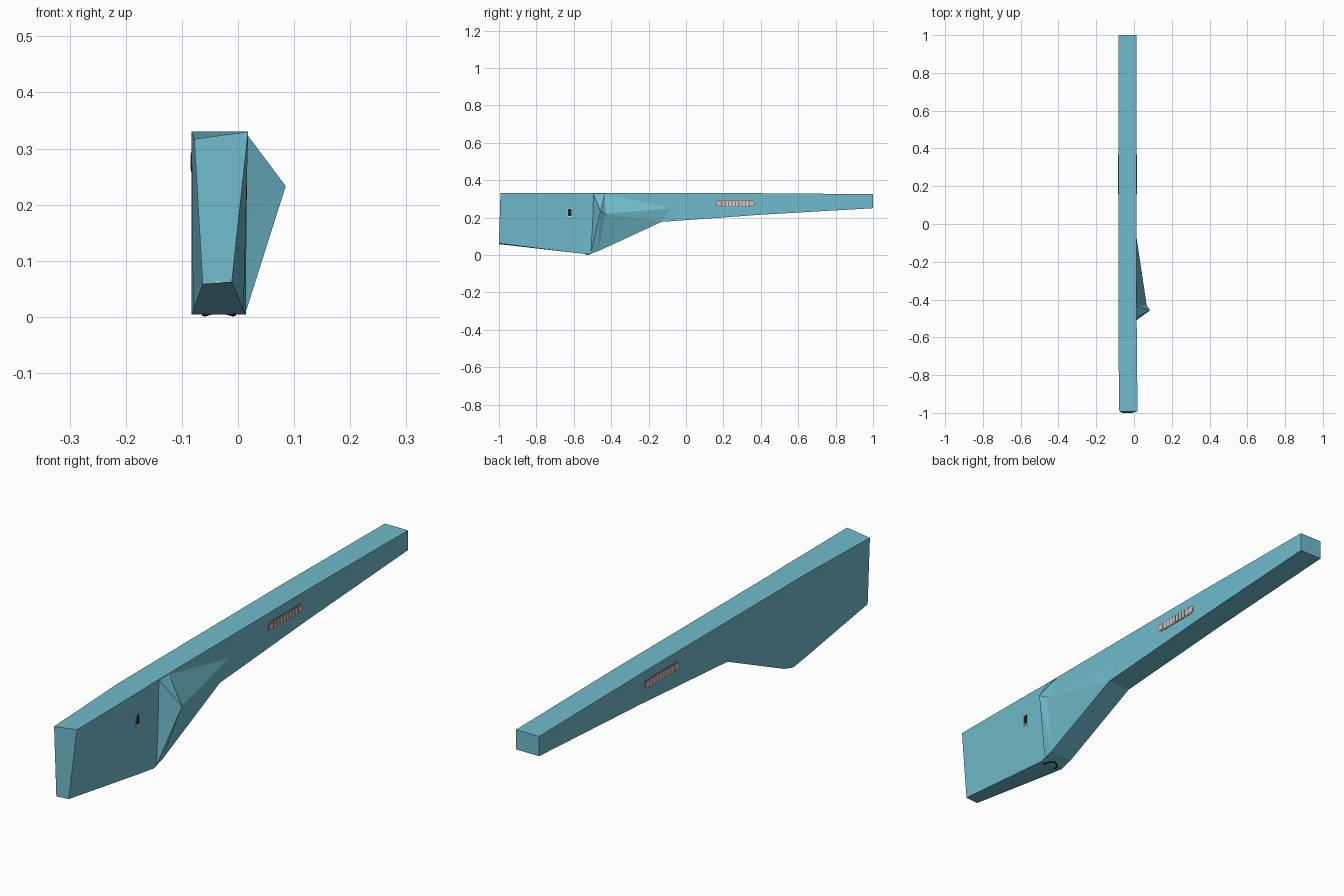
import bpy, bmesh, math

cube = bpy.data.objects.get("Cube")
if cube:
    bpy.data.objects.remove(cube, do_unlink=True)


def material(name, rgb):
    m = bpy.data.materials.new(name)
    m.use_nodes = True
    m.diffuse_color = (*rgb, 1)
    m.node_tree.nodes["Principled BSDF"].inputs["Base Color"].default_value = (*rgb, 1)
    return m


TEAL = material("teal", (0.16, 0.50, 0.60))
RIM = material("warm grey", (0.28, 0.22, 0.21))
LIGHT = material("light grey", (0.62, 0.60, 0.58))
DARK = material("near black", (0.015, 0.015, 0.018))


def build(name, verts, faces, mat):
    bm = bmesh.new()
    vs = [bm.verts.new(v) for v in verts]
    for f in faces:
        bm.faces.new([vs[i] for i in f])
    bmesh.ops.recalc_face_normals(bm, faces=bm.faces)
    mesh = bpy.data.meshes.new(name)
    bm.to_mesh(mesh)
    bm.free()
    mesh.materials.append(mat)
    obj = bpy.data.objects.new(name, mesh)
    bpy.context.collection.objects.link(obj)
    return obj


def side_plate(name, outline, x0, x1, mat):
    """Extrude a (y, z) outline along x."""
    n = len(outline)
    verts = [(x, y, z) for x in (x0, x1) for y, z in outline]
    faces = [range(n), range(n, 2 * n)]
    faces += [(i, (i + 1) % n, n + (i + 1) % n, n + i) for i in range(n)]
    return build(name, verts, faces, mat)


def capsule(y0, y1, z, r, steps=8):
    pts = []
    for cy, start in ((y1, -math.pi / 2), (y0, math.pi / 2)):
        for i in range(steps + 1):
            a = start + math.pi * i / steps
            pts.append((cy + r * math.cos(a), z + r * math.sin(a)))
    return pts


def rect(y, z, hy, hz):
    return [(y - hy, z - hz), (y + hy, z - hz), (y + hy, z + hz), (y - hy, z + hz)]


# Body: lofted slab, narrowing to the lower front edge
LEFT, RIGHT, TOP = -0.083, 0.014, 0.33
corners = [
    (-0.078, -0.992, 0.317), (0.018, -0.992, TOP), (-0.011, -1.0, 0.062), (-0.063, -1.0, 0.058),
    (LEFT, -0.6, TOP), (0.016, -0.6, TOP), (0.010, -0.6, 0.012), (-0.080, -0.6, 0.012),
]
for y, top, bottom in ((-0.525, TOP, 0.004), (-0.47, TOP, 0.02), (-0.13, TOP, 0.177),
                       (0.4, TOP, 0.215), (1.0, 0.325, 0.25)):
    corners += [(LEFT, y, top), (RIGHT, y, top), (RIGHT, y, bottom), (LEFT, y, bottom)]
count = len(corners) // 4
faces = [range(4), range(len(corners) - 4, len(corners))]
for s in range(count - 1):
    a, b = 4 * s, 4 * s + 4
    faces += [(a + i, a + (i + 1) % 4, b + (i + 1) % 4, b + i) for i in range(4)]
build("body", corners, faces, TEAL)

# Faceted bulge on the +x side
base = 0.013
points = [
    (base, -0.495, 0.329), (base, -0.50, 0.165), (base, -0.51, 0.006),   # front seam
    (base, -0.47, 0.021), (base, -0.13, 0.178), (base, -0.07, 0.25),     # lower seam and tail
    (base, -0.435, 0.329),                                             # upper corner
    (0.085, -0.457, 0.233), (0.067, -0.43, 0.22),                        # peak and ridge
]
build("side_bulge", points, [
    (0, 1, 7), (1, 2, 7), (2, 3, 7), (0, 7, 6), (6, 7, 8), (6, 8, 5),
    (7, 3, 8), (8, 3, 4), (8, 4, 5), (0, 6, 5, 4, 3, 2, 1)], TEAL)

# Slatted vents on both sides
for side, surface, out in (("left", RIGHT, 1), ("right", LEFT, -1)):
    inner = surface - 0.004 * out
    side_plate(f"vent_rim_{side}", capsule(0.176, 0.351, 0.276, 0.018), inner,
               surface + 0.001 * out, RIM)
    for i in range(8):
        side_plate(f"vent_slat_{side}_{i}", rect(0.201 + i * 0.018, 0.276, 0.006, 0.013),
                   inner, surface + 0.002 * out, LIGHT)
    for i, y in enumerate((0.176, 0.351)):
        side_plate(f"vent_screw_{side}_{i}", capsule(y, y + 0.0005, 0.276, 0.011), inner,
                   surface + 0.002 * out, LIGHT)

# Small socket on the +x side
side_plate("socket_frame", rect(-0.622, 0.225, 0.012, 0.023), 0.006, 0.0155, LIGHT)
side_plate("socket_opening", rect(-0.622, 0.227, 0.009, 0.018), 0.006, 0.0163, DARK)

# Thin arched loop on the underside
arc = bpy.data.curves.new("underside_loop", "CURVE")
arc.dimensions = "3D"
arc.bevel_depth = 0.0035
arc.bevel_resolution = 1
arc.use_fill_caps = True
spline = arc.splines.new("POLY")
STEPS = 14
spline.points.add(STEPS)
for i, p in enumerate(spline.points):
    a = math.pi * i / STEPS
    y = -0.54 + 0.03 * math.sin(a)
    slope = 0.29 if y > -0.525 else -0.11
    p.co = (-0.034 + 0.028 * math.cos(a), y, 0.0038 + slope * (y + 0.525), 1)
arc.materials.append(DARK)
bpy.context.collection.objects.link(bpy.data.objects.new("underside_loop", arc))

# Tiny light on the lower front edge
side_plate("front_light", rect(-0.997, 0.062, 0.003, 0.002), -0.039, -0.03, LIGHT)
